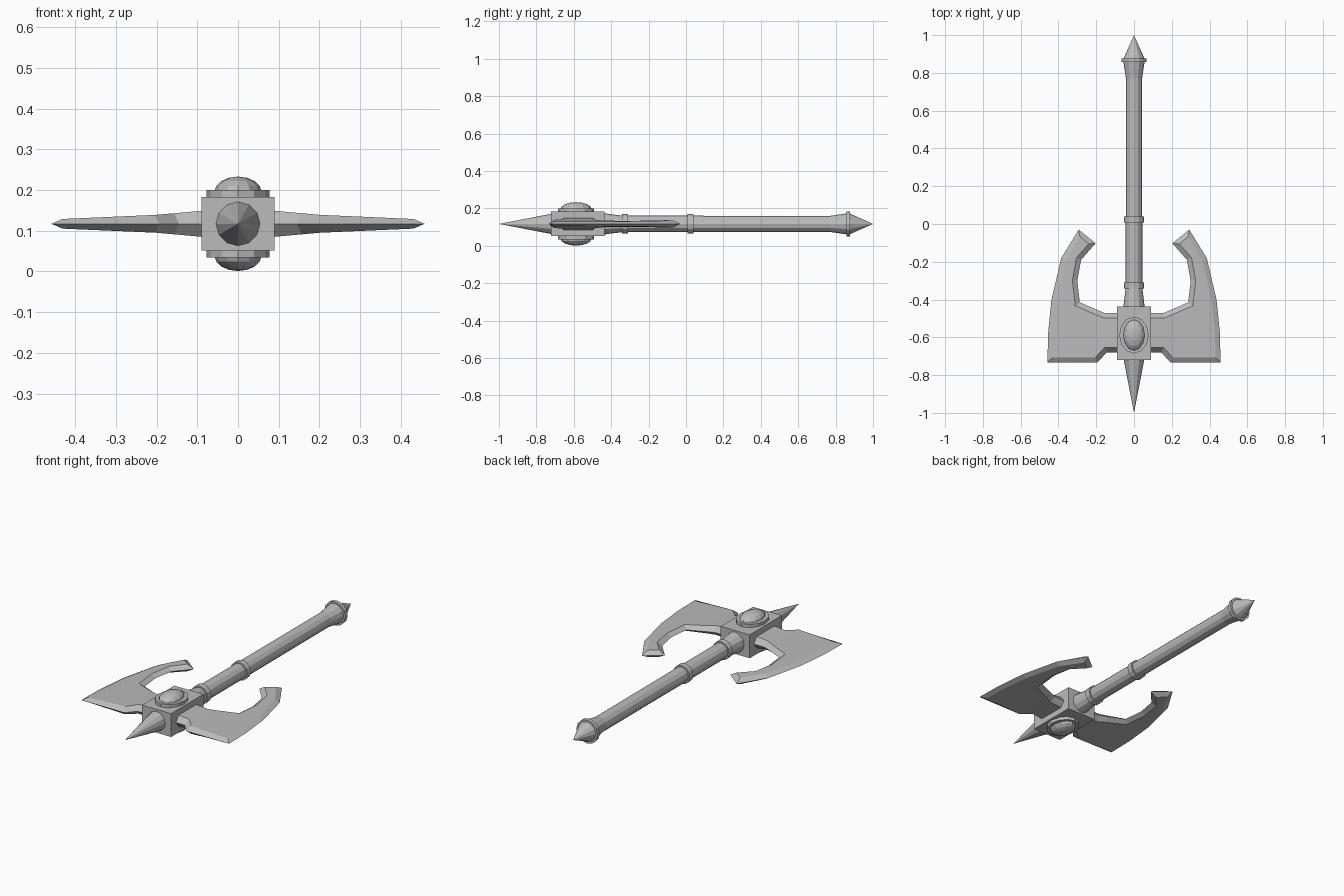
import bpy, bmesh
from math import sin, cos, tau
from mathutils import Vector, Matrix

cube = bpy.data.objects.get("Cube")
if cube:
    bpy.data.objects.remove(cube, do_unlink=True)

MID = 0.117      # height of the weapon's centre line
HEAD_Y = -0.588  # centre of the oval studs

steel = bpy.data.materials.new("grey steel")
steel.use_nodes = True
grey = (0.5, 0.5, 0.5, 1)
steel.diffuse_color = grey
steel.node_tree.nodes["Principled BSDF"].inputs["Base Color"].default_value = grey


def finish(name, bm):
    """Turn a bmesh into a flat shaded object on the centre line."""
    bmesh.ops.recalc_face_normals(bm, faces=bm.faces)
    mesh = bpy.data.meshes.new(name)
    bm.to_mesh(mesh)
    bm.free()
    mesh.materials.append(steel)
    obj = bpy.data.objects.new(name, mesh)
    obj.location.z = MID
    bpy.context.collection.objects.link(obj)
    return obj


def lathe(name, profile, sides=12):
    """Turn a profile of (y, radius) pairs around the y axis."""
    bm = bmesh.new()
    rings = []
    for y, r in profile:
        rings.append([bm.verts.new((r * cos(tau * i / sides), y, r * sin(tau * i / sides)))
                      for i in range(sides)])
    for a, b in zip(rings, rings[1:]):
        for i in range(sides):
            j = (i + 1) % sides
            bm.faces.new((a[i], a[j], b[j], b[i]))
    bm.faces.new(rings[0])
    bm.faces.new(rings[-1])
    bmesh.ops.remove_doubles(bm, verts=bm.verts, dist=0.0002)
    return finish(name, bm)


def mirror(obj, x, z):
    mod = obj.modifiers.new("Mirror", 'MIRROR')
    mod.use_axis = (x, False, z)


# Shaft, collars, pommel and front spike
lathe("shaft", [(-0.45, 0.058), (-0.34, 0.044), (0.77, 0.043), (0.86, 0.056)])
for name, y in (("head_collar", -0.325), ("grip_collar", 0.025)):
    lathe(name, [(y - 0.016, 0.052), (y + 0.016, 0.052)])
lathe("pommel_ring", [(0.857, 0.066), (0.877, 0.066)])
lathe("pommel_point", [(0.87, 0.058), (1.0, 0)])
lathe("front_spike", [(-0.71, 0.056), (-1.0, 0)])

# Head block
bm = bmesh.new()
bmesh.ops.create_cube(bm, size=1, matrix=Matrix.LocRotScale(
    Vector((0, -0.578, 0)), None, Vector((0.18, 0.285, 0.131))))
finish("head_block", bm)

# Oval stud bases above and below the block
bm = bmesh.new()
bmesh.ops.create_cone(bm, cap_ends=True, segments=12, radius1=1, radius2=1, depth=1,
                      matrix=Matrix.LocRotScale(Vector((0, HEAD_Y, 0.0715)), None,
                                                Vector((0.078, 0.097, 0.023))))
mirror(finish("stud_bases", bm), False, True)

# Domed studs
bm = bmesh.new()
bmesh.ops.create_uvsphere(bm, u_segments=12, v_segments=8, radius=1,
                          matrix=Matrix.LocRotScale(Vector((0, HEAD_Y, 0.078)), None,
                                                    Vector((0.058, 0.084, 0.038))))
mirror(finish("stud_domes", bm), False, True)

# Blades: one upper half outline, bevelled to a sharp rim, mirrored to both sides
outline = [Vector(p) for p in (
    (0.05, -0.68), (0.145, -0.68), (0.193, -0.733), (0.458, -0.733),
    (0.455, -0.58), (0.437, -0.4), (0.385, -0.18), (0.293, -0.03),
    (0.203, -0.102), (0.28, -0.19), (0.3, -0.3), (0.287, -0.415),
    (0.155, -0.472), (0.05, -0.472))]
BEVEL = 0.026


def inset(points, dist):
    """Move each corner inwards along its mitre."""
    result = []
    for i, p in enumerate(points):
        d1 = (p - points[i - 1]).normalized()
        d2 = (points[(i + 1) % len(points)] - p).normalized()
        n1, n2 = Vector((-d1.y, d1.x)), Vector((-d2.y, d2.x))
        result.append(p + (n1 + n2) * dist / (1 + n1.dot(n2)))
    return result


def half_thickness(x):
    if x < 0.2:
        return 0.022 + (0.2 - x) * 0.09
    return 0.022 - (x - 0.2) * 0.044


bm = bmesh.new()
rim = [bm.verts.new((p.x, p.y, 0)) for p in outline]
flat = [bm.verts.new((p.x, p.y, 1)) for p in inset(outline, BEVEL)]
for i in range(len(rim)):
    j = (i + 1) % len(rim)
    bm.faces.new((rim[i], rim[j], flat[j], flat[i]))
bm.faces.new(flat)
# Crease where the neck widens into the blade, then taper towards the edge
bmesh.ops.bisect_plane(bm, geom=bm.verts[:] + bm.edges[:] + bm.faces[:],
                       plane_co=(0.2, 0, 0), plane_no=(1, 0, 0))
for v in bm.verts:
    v.co.z *= half_thickness(v.co.x)
bmesh.ops.recalc_face_normals(bm, faces=bm.faces)
if sum(f.normal.z for f in bm.faces) < 0:
    bmesh.ops.reverse_faces(bm, faces=bm.faces)
mirror(finish("blades", bm), True, True)
